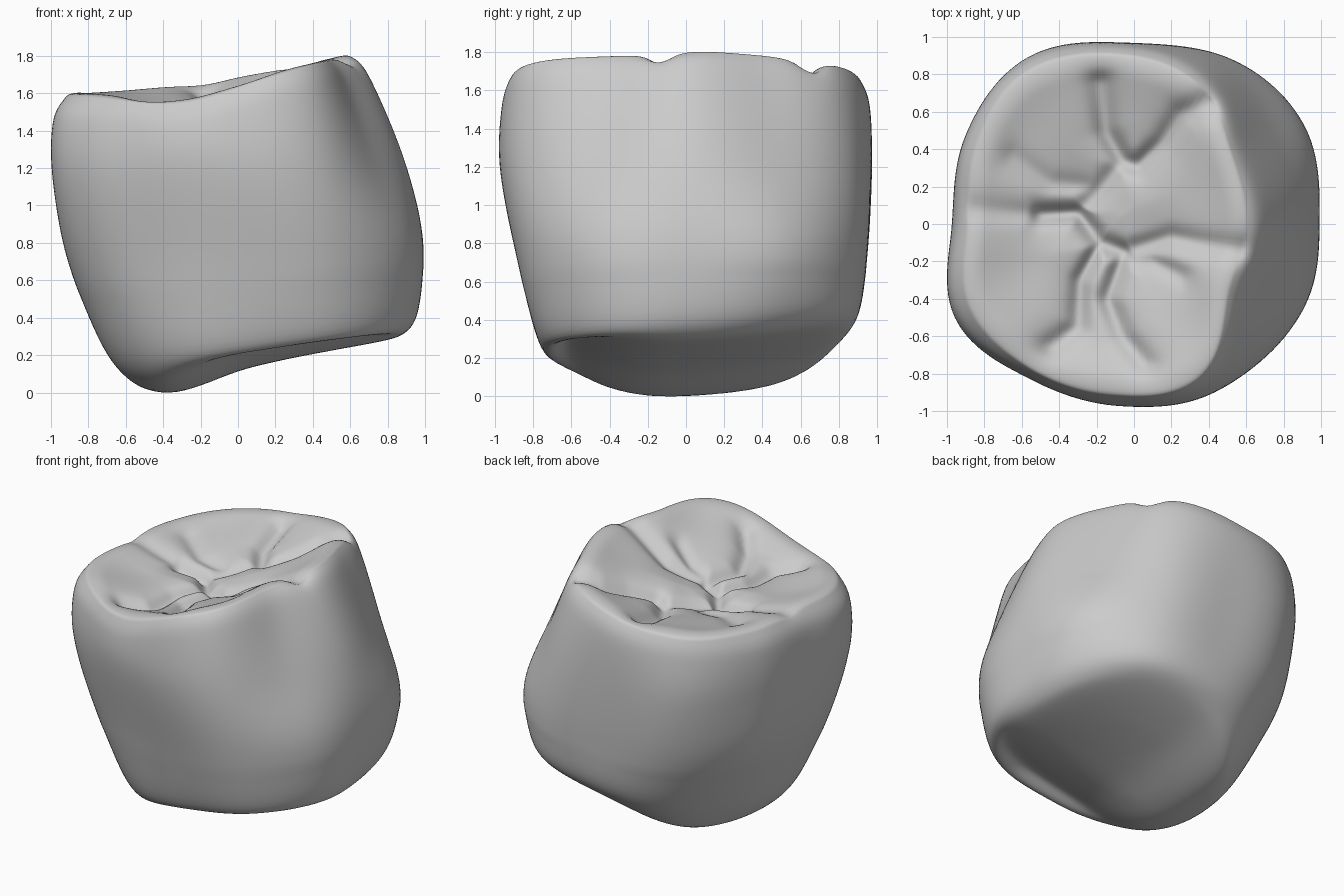
import bpy, bmesh, math
from mathutils import Vector

cube = bpy.data.objects.get("Cube")
if cube:
    bpy.data.objects.remove(cube, do_unlink=True)

SEG, WALL, CAP, BASE = 160, 50, 56, 18


def catmull(a, b, c, d, t):
    return 0.5 * (2 * b + (c - a) * t + (2 * a - 5 * b + 4 * c - d) * t * t
                  + (3 * b - a - 3 * c + d) * t ** 3)


def ramp(x):
    return (x + math.hypot(x, .1)) / 2


def crest(x, y):
    dip = .08 * math.exp(-((x + .3) / .36) ** 2) * min(1, max(0, -y - .15) / .5)
    return 1.72 + .165 * x + .08 * x * x - dip


def underside(x, y):
    bow = (.2 if y > -.1 else .55) * (y + .1) ** 2
    return .12 + .22 * x - .2 * ramp(-x) + .9 * ramp(-.38 - x) + bow


# Outlines from root to rim: centre, radii every 30 degrees, height rule
root = [.81, .84, .87, .84, .87, .84, .86, .90, .87, .82, .87, .87]
levels = [
    ((.18, .06), [r * .83 for r in root], underside),
    ((.15, .06), root, lambda x, y: .325 + .12 * x + .10 * y),
    ((.04, .03), [.95, 1, .98, .92, .98, .97, .95, 1.01, .93, .92, .99, .99],
     lambda x, y: .78 + .05 * x),
    ((-.05, 0), [.94, .93, 1, .97, 1.03, .97, .92, 1.03, .96, .97, 1.02, .92],
     lambda x, y: 1.22 + .05 * x),
    ((-.1, 0), [.80, .80, .94, .96, .99, .92, .86, .98, .94, .96, .99, .79],
     lambda x, y: crest(x, y) - .16),
    ((-.13, 0), [.73, .75, .89, .91, .93, .83, .76, .87, .88, .91, .95, .73],
     lambda x, y: crest(x, y) - .025),
]

# Fissures on the chewing surface: depth, width, path
fissures = [
    (.10, .045, [(-.18, .76), (-.15, .5), (-.06, .34), (.02, .31), (.15, .43), (.25, .58), (.45, .67)]),
    (.08, .06, [(.45, .67), (.6, .67), (.8, .78)]),
    (.10, .045, [(-.5, .05), (-.3, .06), (-.18, -.1), (-.05, -.15)]),
    (.04, .05, [(-.85, .08), (-.78, .07), (-.5, .05)]),
    (.07, .05, [(-.05, -.15), (.2, -.07), (.4, -.11), (.8, -.17)]),
    (.08, .04, [(-.18, -.1), (-.29, -.3), (-.3, -.55), (-.45, -.66)]),
    (.08, .04, [(-.05, -.15), (-.14, -.4), (-.06, -.6), (.06, -.75)]),
    (.06, .05, [(-.3, .06), (-.17, .2), (-.06, .34)]),
    (.05, .04, [(-.05, -.2), (.1, -.2), (.26, -.28)]),
    (.04, .05, [(-.65, .36), (-.45, .22), (-.25, .2)]),
]


def fissure_depth(x, y):
    deepest = 0
    for depth, width, path in fissures:
        dist = 9
        for (ax, ay), (bx, by) in zip(path, path[1:]):
            dx, dy = bx - ax, by - ay
            t = ((x - ax) * dx + (y - ay) * dy) / (dx * dx + dy * dy)
            t = min(1, max(0, t))
            dist = min(dist, math.hypot(x - ax - t * dx, y - ay - t * dy))
        near = dist / width
        cut = .65 * math.exp(-near ** 2) + .35 * math.exp(-(near / 2.5) ** 2)
        deepest = max(deepest, depth * cut)
    return deepest


def outline_point(level, j):
    centre, radii, height = level
    u = j * 12 / SEG
    i = int(u)
    r = catmull(*[radii[(i + k) % 12] for k in (-1, 0, 1, 2)], u - i)
    a = math.tau * j / SEG
    x, y = centre[0] + r * math.cos(a), centre[1] + r * math.sin(a)
    return Vector((x, y, height(x, y)))


def wall_ring(v):
    last = len(levels) - 1
    i = min(int(v), last - 1)
    near = [levels[min(max(i + k, 0), last)] for k in (-1, 0, 1, 2)]
    fade = max(0, (v - last + 1.5) / 1.5) ** 2
    ring = []
    for j in range(SEG):
        p = catmull(*[outline_point(n, j) for n in near], v - i)
        p.z -= fissure_depth(p.x, p.y) * fade
        ring.append(p)
    return ring


def cap_ring(edge, centre, s, height):
    ring = []
    for p in edge:
        x = centre[0] + (p.x - centre[0]) * s
        y = centre[1] + (p.y - centre[1]) * s
        ring.append(Vector((x, y, height(x, y, s))))
    return ring


def chewing(x, y, s):
    basin = .17 * (1 - s ** 1.7)
    roll = .04 * max(0, (s - .86) / .14) ** 2
    swell = .012 * math.sin(9 * x + 1) * math.sin(8 * y) * (1 - s * s)
    return crest(x, y) + .015 - basin - roll + swell - fissure_depth(x, y)


def base(x, y, s):
    return underside(x, y) + .02 * (1 - s * s) ** 2


# Stack the rings: underside, wall, chewing surface
steps = len(levels) - 1
wall = [wall_ring(steps * k / WALL) for k in range(WALL + 1)]
low, high = levels[0][0], levels[-1][0]
rings = [cap_ring(wall[0], low, k / BASE, base) for k in range(1, BASE)]
rings += wall
rings += [cap_ring(wall[-1], high, 1 - k / CAP, chewing) for k in range(1, CAP)]

bm = bmesh.new()
grid = [[bm.verts.new(p) for p in ring] for ring in rings]
for a, b in zip(grid, grid[1:]):
    for j in range(SEG):
        n = (j + 1) % SEG
        bm.faces.new((a[j], a[n], b[n], b[j]))
bottom = bm.verts.new((*low, base(*low, 0)))
top = bm.verts.new((*high, chewing(*high, 0)))
for j in range(SEG):
    n = (j + 1) % SEG
    bm.faces.new((bottom, grid[0][n], grid[0][j]))
    bm.faces.new((top, grid[-1][j], grid[-1][n]))


def soften(verts, times):
    for _ in range(times):
        bmesh.ops.smooth_vert(bm, verts=verts, factor=.5, use_axis_x=True,
                              use_axis_y=True, use_axis_z=True)


# Round the root edge more than the chewing surface
soften(bm.verts[:], 4)
soften([v for ring in grid[BASE // 2:BASE + 16] for v in ring], 12)

# Stand on the ground
floor = min(v.co.z for v in bm.verts)
bmesh.ops.translate(bm, verts=bm.verts, vec=(0, 0, -floor))
bmesh.ops.recalc_face_normals(bm, faces=bm.faces)

mesh = bpy.data.meshes.new("molar_crown")
bm.to_mesh(mesh)
bm.free()
mesh.shade_smooth()
crown = bpy.data.objects.new("molar_crown", mesh)
bpy.context.collection.objects.link(crown)

grey = bpy.data.materials.new("enamel_grey")
grey.use_nodes = True
colour = (.6, .6, .6, 1)
grey.diffuse_color = colour
grey.node_tree.nodes["Principled BSDF"].inputs["Base Color"].default_value = colour
mesh.materials.append(grey)
